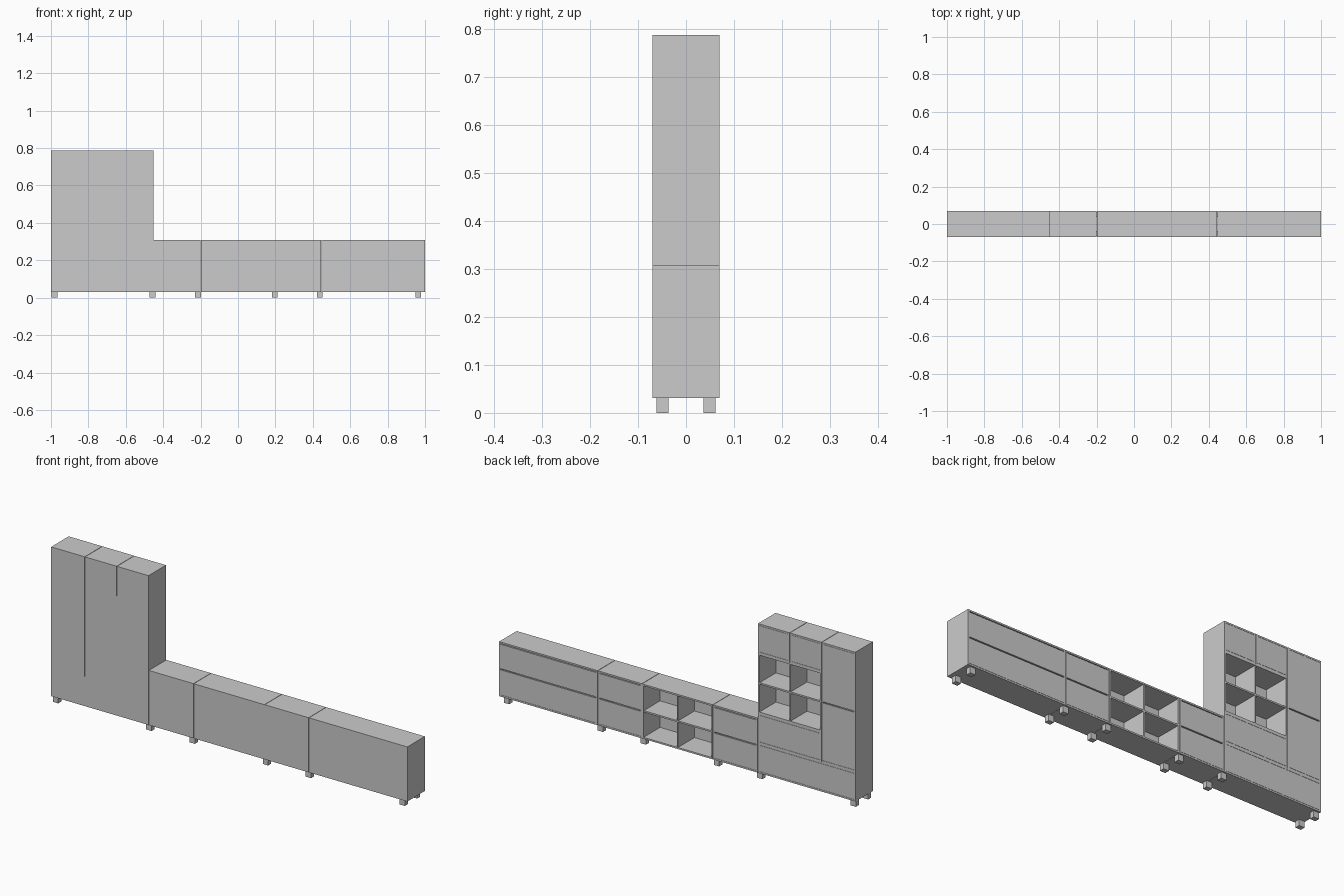
import bpy, bmesh
from mathutils import Matrix, Vector

if "Cube" in bpy.data.objects:
    bpy.data.objects.remove(bpy.data.objects["Cube"])

Y0, Y1 = -0.07, 0.07      # closed side / door side
T = 0.008                 # board thickness
GAP = 0.003               # half of the reveal around fronts


def boxes(name, items):
    """One object from a list of (x0, x1, y0, y1, z0, z1) boards."""
    bm = bmesh.new()
    for x0, x1, y0, y1, z0, z1 in items:
        m = (Matrix.Translation(((x0 + x1) / 2, (y0 + y1) / 2, (z0 + z1) / 2))
             @ Matrix.Diagonal((x1 - x0, y1 - y0, z1 - z0, 1)))
        bmesh.ops.create_cube(bm, size=1, matrix=m)
    me = bpy.data.meshes.new(name)
    bm.to_mesh(me)
    bm.free()
    ob = bpy.data.objects.new(name, me)
    bpy.context.collection.objects.link(ob)
    return ob


def carcass(name, x0, x1, z0, z1):
    """Open box: two sides, top, bottom and back board."""
    x0, x1 = x0 + 0.001, x1 - 0.001
    boxes(name + "_carcass", [
        (x0, x0 + T, Y0, Y1, z0, z1),
        (x1 - T, x1, Y0, Y1, z0, z1),
        (x0 + T, x1 - T, Y0, Y1, z0, z0 + T),
        (x0 + T, x1 - T, Y0, Y1, z1 - T, z1),
        (x0 + T, x1 - T, Y0, Y0 + T, z0 + T, z1 - T)])


def front(name, x0, x1, z0, z1):
    """Flush drawer or door front with a thin reveal, set between the boards."""
    boxes(name, [(x0 + GAP, x1 - GAP, Y1 - T, Y1, z0 + GAP, z1 - GAP)])


def fronts(name, x0, x1, levels):
    """Stack of fronts inside a carcass, split at the given heights."""
    for i, (a, b) in enumerate(zip(levels, levels[1:])):
        front(f"{name}_front_{i + 1}", x0 + 0.006, x1 - 0.006, a, b)


def cross(name, x0, x1, xm, z0, z1, zm):
    """Shelf and upright dividing an open compartment in four."""
    boxes(name + "_shelf", [(x0 + T, x1 - T, Y0 + T, Y1 - 0.002, zm - T / 2, zm + T / 2)])
    boxes(name + "_divider", [(xm - T / 2, xm + T / 2, Y0 + T, Y1 - 0.002, a, b)
                              for a, b in ((z0, zm - T / 2), (zm + T / 2, z1))])


ZB, ZL = 0.031, 0.308     # underside and top of the low row
ZM = (ZB + ZL) / 2

# low cabinets with two drawers each
for name, x0, x1 in (("long_drawer_unit", 0.446, 1.0),
                     ("short_drawer_unit", 0.198, 0.446),
                     ("corner_drawer_unit", -0.452, -0.2)):
    carcass(name, x0, x1, ZB, ZL)
    fronts(name, x0, x1, (ZB + 0.006, ZM, ZL - 0.009))

# low open shelf unit
carcass("open_unit", -0.2, 0.198, ZB, ZL)
cross("open_unit", -0.2, 0.198, 0.0, ZB + T, ZL - T, ZM)

# tower base drawer
TX0, TXD, TX1 = -1.0, -0.81, -0.452
TXM = (TXD + TX1) / 2
Z = [ZB, 0.181, 0.333, 0.485, 0.637, 0.788]
carcass("tower_base", TX0, TX1, Z[0], Z[1])
fronts("tower_base", TX0, TX1, (Z[0] + 0.006, Z[1] - 0.006))

# tall door column
carcass("tall_column", TX0, TXD, Z[1], Z[5])
fronts("tall_column", TX0, TXD, (Z[1] + 0.006, Z[3], Z[5] - 0.006))

# display column: drawer, four open cells, two top doors
carcass("display_drawer", TXD, TX1, Z[1], Z[2])
fronts("display_drawer", TXD, TX1, (Z[1] + 0.006, Z[2] - 0.006))
carcass("display_shelves", TXD, TX1, Z[2], Z[4])
cross("display_shelves", TXD, TX1, TXM, Z[2] + T, Z[4] - T, Z[3])
for side, x0, x1 in (("left", TXD, TXM), ("right", TXM, TX1)):
    carcass("top_cabinet_" + side, x0, x1, Z[4], Z[5])
    fronts("top_cabinet_" + side, x0, x1, (Z[4] + 0.006, Z[5] - 0.006))

# square feet in two rows
for i, x in enumerate((-0.981, -0.457, -0.214, 0.197, 0.438, 0.964)):
    for row, y in (("front", -0.049), ("back", 0.049)):
        boxes(f"foot_{row}_{i + 1}", [(x - 0.015, x + 0.015, y - 0.0125, y + 0.0125, 0.0, 0.031)])
